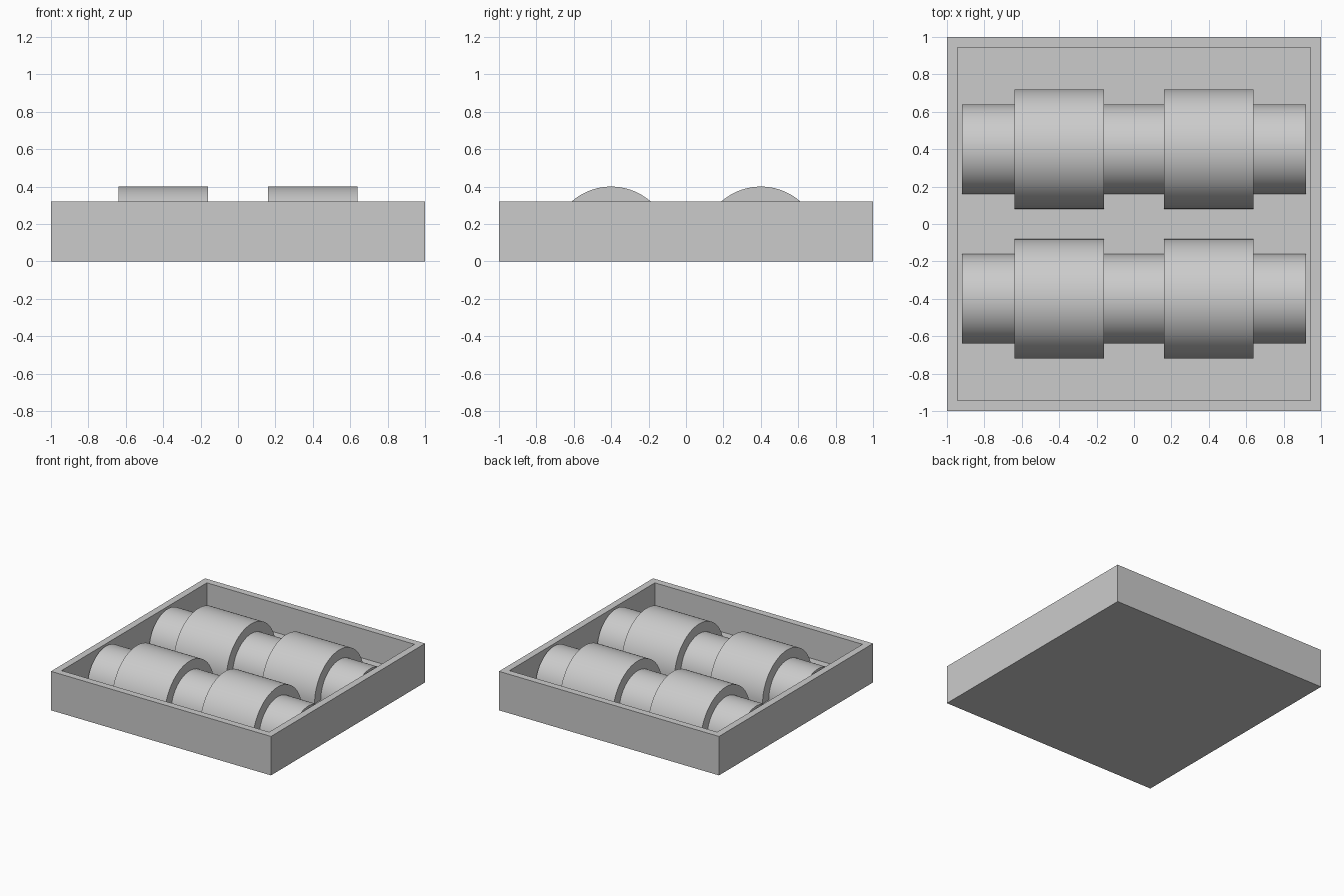
import bpy, bmesh, math

WALL, FLOOR, HEIGHT = 0.08, 0.08, 0.32
INNER = 1 - WALL

cube = bpy.data.objects.get("Cube")
if cube:
    bpy.data.objects.remove(cube, do_unlink=True)

grey = bpy.data.materials.new("light grey")
grey.use_nodes = True
colour = (0.6, 0.6, 0.6, 1)
grey.diffuse_color = colour
grey.node_tree.nodes["Principled BSDF"].inputs["Base Color"].default_value = colour


def add_object(name, bm):
    bmesh.ops.recalc_face_normals(bm, faces=bm.faces)
    mesh = bpy.data.meshes.new(name)
    bm.to_mesh(mesh)
    bm.free()
    mesh.materials.append(grey)
    obj = bpy.data.objects.new(name, mesh)
    bpy.context.collection.objects.link(obj)
    return obj


def half_cylinder(name, x, y, length, radius, segments=40):
    """Half round lying along x, flat side on the tray floor."""
    bm = bmesh.new()
    angles = [math.pi * i / segments for i in range(segments + 1)]
    profile = [bm.verts.new((x - length / 2, y + radius * math.cos(a),
                             FLOOR + radius * math.sin(a))) for a in angles]
    face = bm.faces.new(profile)
    extruded = bmesh.ops.extrude_face_region(bm, geom=[face], use_keep_orig=True)
    verts = [g for g in extruded["geom"] if isinstance(g, bmesh.types.BMVert)]
    bmesh.ops.translate(bm, verts=verts, vec=(length, 0, 0))
    obj = add_object(name, bm)
    bpy.ops.object.select_all(action="DESELECT")
    obj.select_set(True)
    bpy.context.view_layer.objects.active = obj
    bpy.ops.object.shade_smooth_by_angle(angle=math.radians(30))


# Open tray: a box with its top inset and pushed down to the floor
bm = bmesh.new()
bmesh.ops.create_cube(bm, size=2)
for v in bm.verts:
    v.co.z = HEIGHT if v.co.z > 0 else 0
bm.faces.ensure_lookup_table()
top = max(bm.faces, key=lambda f: f.calc_center_median().z)
bmesh.ops.inset_region(bm, faces=[top], thickness=WALL)
pocket = bmesh.ops.extrude_discrete_faces(bm, faces=[top])["faces"][0]
bmesh.ops.translate(bm, verts=pocket.verts, vec=(0, 0, FLOOR - HEIGHT))
add_object("tray", bm)

# Two shafts, each carrying two wider drums
for row, y in (("front", -0.4), ("back", 0.4)):
    half_cylinder(row + "_shaft", 0, y, 2 * INNER, 0.24)
    for side, x in (("right", -0.4), ("left", 0.4)):
        half_cylinder(f"{row}_{side}_drum", x, y, 0.48, 0.32)
